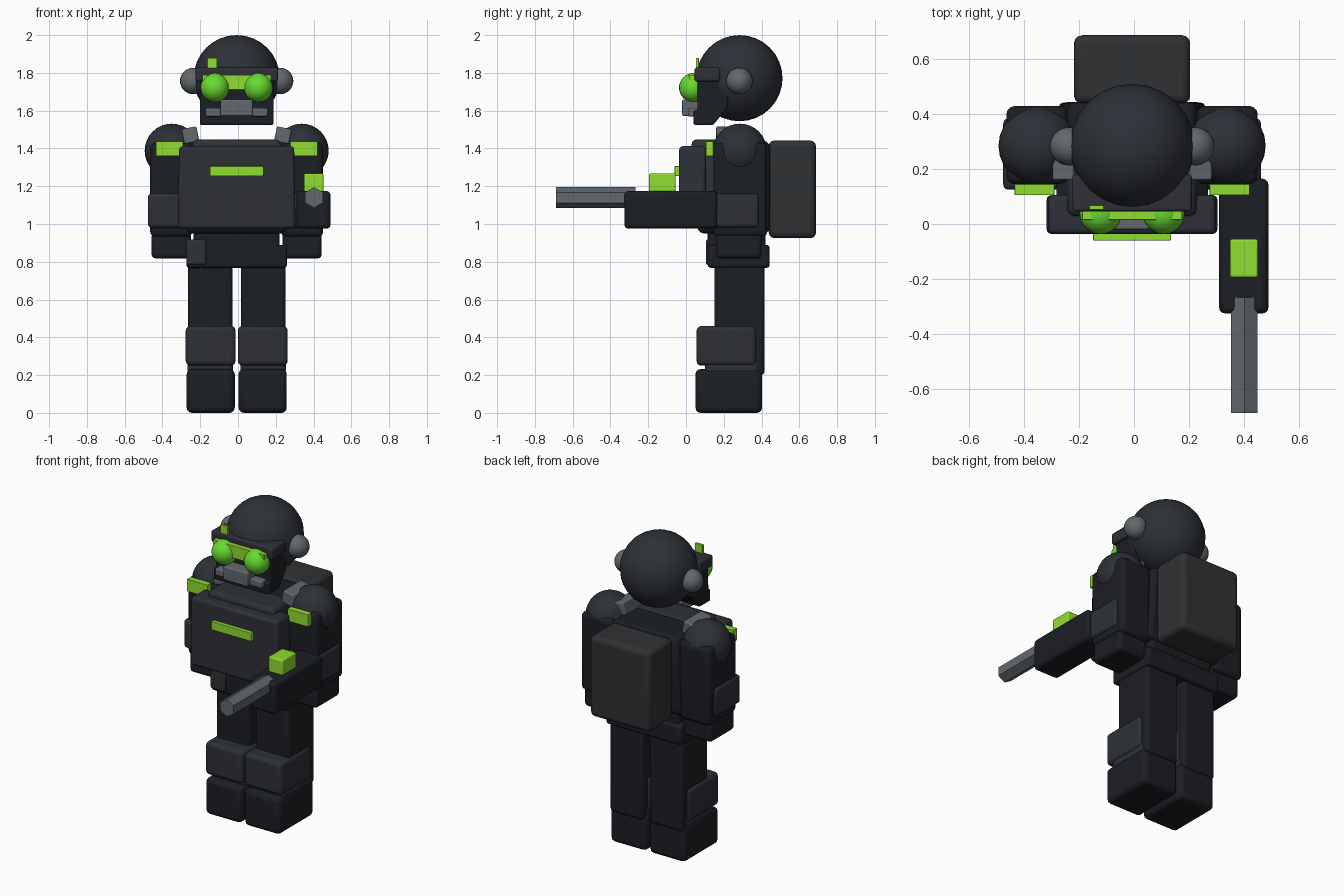
import bpy, bmesh, math
from mathutils import Matrix, Vector

if "Cube" in bpy.data.objects:
    bpy.data.objects.remove(bpy.data.objects["Cube"])

CX = -0.007  # body centre line (the gun arm reaches slightly further out)


def material(name, rgb):
    m = bpy.data.materials.new(name)
    m.diffuse_color = (*rgb, 1)
    m.use_nodes = True
    m.node_tree.nodes["Principled BSDF"].inputs["Base Color"].default_value = m.diffuse_color
    return m


BLACK = material("black_cloth", (0.011, 0.013, 0.017))
PLATE = material("dark_plate", (0.026, 0.030, 0.038))
PACK = material("pack_grey", (0.028, 0.031, 0.034))
STEEL = material("steel", (0.12, 0.14, 0.155))
GREEN = material("green_marking", (0.28, 0.72, 0.03))
LENS = material("green_lens", (0.14, 0.70, 0.03))


def finish(name, bm, mat, bevel=0.0, smooth=True):
    me = bpy.data.meshes.new(name)
    bmesh.ops.recalc_face_normals(bm, faces=bm.faces)
    bm.to_mesh(me)
    bm.free()
    ob = bpy.data.objects.new(name, me)
    bpy.context.collection.objects.link(ob)
    me.materials.append(mat)
    if bevel:
        mod = ob.modifiers.new("soft_edges", "BEVEL")
        mod.width, mod.segments = bevel, 3
    if smooth:
        bpy.context.view_layer.objects.active = ob
        ob.select_set(True)
        bpy.ops.object.shade_smooth_by_angle(angle=math.radians(35))
        ob.select_set(False)
    return ob


def box(name, x, y, z, mat, bevel=0.02, taper=1.0, tilt=0.0):
    """Box from (min, max) ranges; taper narrows the top in x, tilt turns about y."""
    bm = bmesh.new()
    bmesh.ops.create_cube(bm, size=1)
    for v in bm.verts:
        if v.co.z > 0:
            v.co.x *= taper
        v.co = Vector(v.co[i] * (r[1] - r[0]) for i, r in enumerate((x, y, z)))
    centre = Vector(((x[0] + x[1]) / 2, (y[0] + y[1]) / 2, (z[0] + z[1]) / 2))
    bm.transform(Matrix.Translation(centre) @ Matrix.Rotation(tilt, 4, "Y"))
    return finish(name, bm, mat, bevel)


def mid_box(name, half, y, z, mat, **kw):
    return box(name, (CX - half, CX + half), y, z, mat, **kw)


def pair_box(name, x, y, z, mat, tilt=0.0, **kw):
    for side, s in (("left", -1), ("right", 1)):
        xs = sorted((CX + s * x[0], CX + s * x[1]))
        box(f"{side}_{name}", xs, y, z, mat, tilt=s * tilt, **kw)


def ball(name, centre, r, mat):
    bm = bmesh.new()
    bmesh.ops.create_uvsphere(bm, u_segments=24, v_segments=16, radius=r,
                              matrix=Matrix.Translation(centre))
    return finish(name, bm, mat)


def pair_ball(name, x, y, z, r, mat):
    for side, s in (("left", -1), ("right", 1)):
        ball(f"{side}_{name}", (CX + s * x, y, z), r, mat)


# Head: helmet, ear cups, face mask, goggles and respirator
ball("helmet", (CX, 0.283, 1.772), 0.228, PLATE)
pair_ball("ear_cup", 0.23, 0.283, 1.757, 0.07, STEEL)

bm = bmesh.new()
profile = [(0.04, 1.525), (0.145, 1.525), (0.222, 1.62), (0.222, 1.79), (0.06, 1.79), (0.06, 1.60), (0.04, 1.60)]
face = bm.faces.new([bm.verts.new((CX - 0.195, y, z)) for y, z in profile])
ext = bmesh.ops.extrude_face_region(bm, geom=[face])["geom"]
bmesh.ops.translate(bm, vec=(0.39, 0, 0), verts=[v for v in ext if isinstance(v, bmesh.types.BMVert)])
finish("face_mask", bm, BLACK, 0.008)

mid_box("goggle_frame", 0.218, (0.045, 0.18), (1.755, 1.828), PLATE, bevel=0.012)
mid_box("goggle_strip", 0.182, (0.015, 0.05), (1.71, 1.79), GREEN, bevel=0.003)
pair_ball("goggle_lens", 0.115, 0.04, 1.722, 0.077, LENS)
mid_box("respirator", 0.085, (-0.02, 0.07), (1.572, 1.66), STEEL, bevel=0.008)
pair_box("respirator_filter", (0.08, 0.165), (0.01, 0.07), (1.568, 1.615), STEEL, bevel=0.01)
box("helmet_marker", (-0.163, -0.11), (0.052, 0.068), (1.79, 1.88), GREEN, bevel=0.002)

# Torso: body, vest, chest plate, belt and backpack
mid_box("torso", 0.272, (0.06, 0.445), (0.95, 1.44), BLACK, bevel=0.035, taper=0.86)
mid_box("vest_top", 0.28, (0.03, 0.22), (1.15, 1.448), PLATE, bevel=0.025, taper=0.82)
mid_box("chest_plate", 0.312, (-0.036, 0.105), (0.975, 1.412), PLATE, bevel=0.018, taper=0.975)
mid_box("chest_marking", 0.142, (-0.06, -0.03), (1.253, 1.307), GREEN, bevel=0.003)
mid_box("waist", 0.228, (0.115, 0.42), (0.85, 1.0), BLACK)
mid_box("belt", 0.266, (0.115, 0.442), (0.768, 0.89), BLACK, bevel=0.015)
box("belt_pouch", (-0.272, -0.17), (0.105, 0.2), (0.785, 0.918), PACK, bevel=0.01)
mid_box("backpack", 0.212, (0.438, 0.688), (0.925, 1.442), PACK, bevel=0.03)
pair_box("shoulder_strap", (0.205, 0.285), (0.16, 0.34), (1.43, 1.51), STEEL, bevel=0.008, tilt=0.2)

# Arms
pair_ball("shoulder", 0.344, 0.285, 1.388, 0.143, PLATE)
pair_box("arm", (0.235, 0.458), (0.145, 0.43), (0.93, 1.43), BLACK, bevel=0.03)
pair_box("elbow_pad", (0.225, 0.47), (0.125, 0.385), (0.98, 1.162), PLATE)
pair_box("hand", (0.242, 0.45), (0.16, 0.4), (0.818, 0.955), BLACK)
pair_box("shoulder_marking", (0.283, 0.428), (0.105, 0.145), (1.36, 1.438), GREEN, bevel=0.002)

# Arm-mounted gun
box("gun_body", (0.31, 0.49), (-0.326, 0.165), (0.975, 1.175), BLACK, bevel=0.022)
box("gun_sight", (0.35, 0.452), (-0.195, -0.055), (1.165, 1.268), GREEN, bevel=0.008)
bm = bmesh.new()
spin = Matrix.Rotation(math.pi / 2, 4, "X")
bmesh.ops.create_cone(bm, cap_ends=True, segments=6, radius1=0.055, radius2=0.055, depth=0.42,
                      matrix=Matrix.Translation((0.402, -0.478, 1.14)) @ spin)
if max(v.co.z for v in bm.verts) < 1.19:  # keep a corner pointing up
    bmesh.ops.rotate(bm, cent=(0.402, 0, 1.14), matrix=Matrix.Rotation(math.pi / 6, 3, "Y"), verts=bm.verts)
finish("gun_barrel", bm, STEEL, smooth=False)

# Legs: trousers, shin, knee pad and boot
pair_box("leg", (0.022, 0.258), (0.15, 0.416), (0.2, 0.82), BLACK)
pair_box("shin_guard", (0.02, 0.26), (0.1, 0.385), (0.205, 0.29), PLATE)
pair_box("knee_pad", (0.006, 0.27), (0.056, 0.372), (0.25, 0.46), PLATE, bevel=0.025)
pair_box("boot", (0.01, 0.265), (0.05, 0.403), (0.0, 0.232), BLACK, bevel=0.028)
